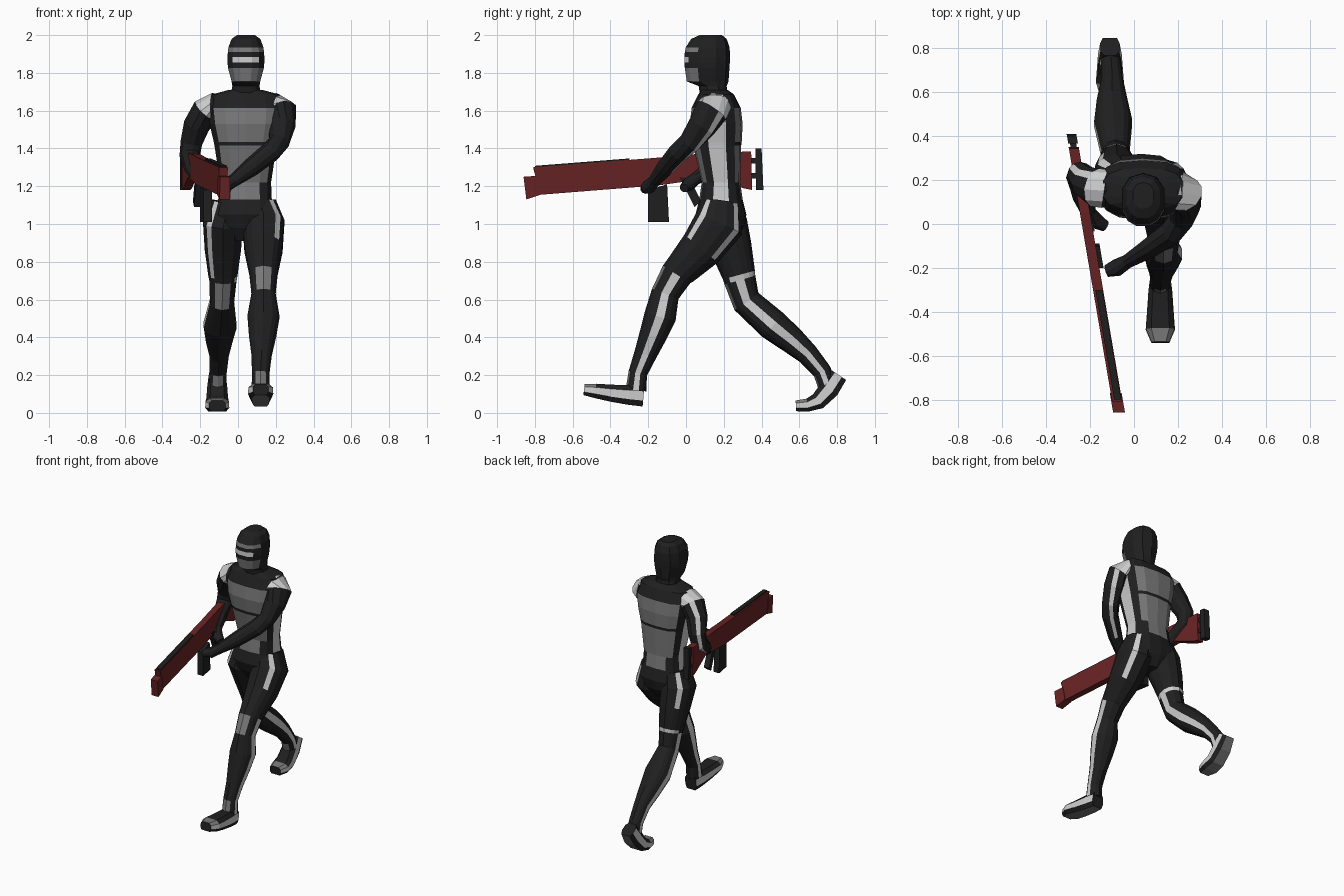
import bpy, bmesh, math
from mathutils import Vector


def material(name, rgb):
    m = bpy.data.materials.new(name)
    m.diffuse_color = (*rgb, 1)
    return m


BLACK, GREY, LIGHT, RED = range(4)
MATS = [material("suit black", (0.014, 0.014, 0.014)), material("panel grey", (0.19, 0.19, 0.19)),
        material("stripe light grey", (0.62, 0.62, 0.62)), material("rifle red", (0.14, 0.017, 0.018))]


def finish(name, bm):
    bmesh.ops.recalc_face_normals(bm, faces=bm.faces)
    me = bpy.data.meshes.new(name)
    bm.to_mesh(me)
    bm.free()
    for m in MATS:
        me.materials.append(m)
    ob = bpy.data.objects.new(name, me)
    bpy.context.collection.objects.link(ob)
    return ob


def tube(name, rings, angles, rule, ref=(1, 0, 0), power=2, axis=None):
    """Loft rings (x, y, z, ru, rv); rule(segment, column angle) gives the colour."""
    bm = bmesh.new()
    pts = [Vector(r[:3]) for r in rings]
    loops = []
    for i, r in enumerate(rings):
        t = Vector(axis) if axis else pts[min(i + 1, len(pts) - 1)] - pts[max(i - 1, 0)]
        t.normalize()
        u = Vector(ref)
        u = (u - u.dot(t) * t).normalized()
        v = t.cross(u)
        loop = []
        for a in angles:
            c, s = math.cos(math.radians(a)), math.sin(math.radians(a))
            c = math.copysign(abs(c) ** (2 / power), c)
            s = math.copysign(abs(s) ** (2 / power), s)
            loop.append(bm.verts.new(pts[i] + u * c * r[3] + v * s * r[4]))
        loops.append(loop)
    n = len(angles)
    for i in range(len(loops) - 1):
        for k in range(n):
            j = (k + 1) % n
            f = bm.faces.new((loops[i][k], loops[i][j], loops[i + 1][j], loops[i + 1][k]))
            mid = (angles[k] + angles[j] + (360 if j == 0 else 0)) / 2
            f.material_index = rule(i, mid if mid <= 180 else mid - 360)
    bm.faces.new(loops[0])
    bm.faces.new(loops[-1])
    return finish(name, bm)


def plate(name, outline, half, mat, dx=0.0):
    """Side outline (y, z) given thickness and slanted along the rifle line."""
    bm = bmesh.new()
    sides = [[bm.verts.new((-0.215 - 0.171 * y + dx + s * half, y, z)) for y, z in outline] for s in (-1, 1)]
    n = len(outline)
    bm.faces.new(sides[0])
    bm.faces.new(sides[1])
    for k in range(n):
        bm.faces.new((sides[0][k], sides[0][(k + 1) % n], sides[1][(k + 1) % n], sides[1][k]))
    for f in bm.faces:
        f.material_index = mat
    return finish(name, bm)


DOWN = (0, 0, -1)


# Torso: grey chest, belly and back panels, light side stripes
def torso_rule(i, a):
    off = abs(abs(a) - 90)
    if i in (2, 3, 5) and off < 50:
        return GREY
    if i == 6 and off < 27:
        return GREY
    if 1 <= i <= 7 and (abs(a) < 5 or abs(a) > 175):
        return LIGHT
    return BLACK


tube("torso", [(.04, .15, 1.71, .09, .07), (.04, .16, 1.685, .185, .095), (.04, .16, 1.615, .205, .13),
               (.04, .16, 1.53, .195, .14), (.04, .165, 1.435, .172, .13), (.04, .165, 1.415, .168, .127),
               (.04, .185, 1.22, .138, .102), (.037, .185, 1.13, .145, .115), (.033, .185, 1.05, .165, .135),
               (.03, .19, .98, .15, .115), (.03, .19, .91, .06, .07)],
     [-14, 14, 40, 65, 90, 115, 140, 166, 194, 220, 245, 270, 295, 320], torso_rule, power=2.8, axis=DOWN)


# Hooded head: brow band, eye slit and jaw guard
def head_rule(i, a):
    off = abs(a - 90)
    if i == 2 and off < 85:
        return GREY
    if i == 4 and off < 45:
        return LIGHT
    if i == 6 and off < 60:
        return GREY
    return BLACK


tube("head", [(.042, .13, 2.0, .05, .06), (.042, .12, 1.98, .08, .095), (.042, .113, 1.935, .098, .118),
              (.042, .111, 1.91, .101, .121), (.042, .111, 1.885, .103, .122), (.042, .11, 1.855, .103, .122),
              (.042, .11, 1.825, .1, .12), (.042, .113, 1.755, .08, .112), (.042, .14, 1.73, .076, .075),
              (.042, .15, 1.66, .09, .075)],
     [-20, 20, 50, 75, 105, 130, 160, 200, 235, 270, 305], head_rule, power=2.3, axis=DOWN)

LEG_ANGLES = [-16, 16, 38, 56, 90, 124, 142, 164, 196, 218, 236, 270, 304, 322]


# Legs: hip stripes, knee pads, stripes down both sides of the shin
def leg_rule(side, front_to):
    def rule(i, a):
        if side < 0:
            a = (180 - a + 180) % 360 - 180
        if i <= front_to and 38 < a < 56:
            return LIGHT
        if i <= 1 and -56 < a < -38:
            return LIGHT
        if i == 3 and side < 0 and (a < 0 or abs(a) > 140):
            return LIGHT
        if i == 4 and 56 < a < 124:
            return GREY
        if i == 9 and 56 < a < 124:
            return GREY
        if i >= 4 and (abs(a) < 5 or abs(a) > 175):
            return LIGHT
        return BLACK
    return rule


tube("left_leg", [(.115, .19, 1.11, .09, .10), (.135, .175, 1.0, .115, .135), (.135, .08, .87, .105, .115),
                  (.135, -.03, .755, .08, .09), (.135, -.05, .733, .077, .086), (.135, -.11, .63, .066, .075),
                  (.135, -.137, .51, .088, .085), (.13, -.175, .41, .075, .073), (.125, -.215, .31, .056, .06),
                  (.12, -.255, .21, .048, .05), (.12, -.265, .12, .05, .055)],
     LEG_ANGLES, leg_rule(1, 1))
tube("right_leg", [(-.055, .19, 1.11, .09, .10), (-.08, .195, 1.0, .11, .13), (-.08, .24, .87, .10, .11),
                   (-.08, .28, .73, .08, .088), (-.08, .285, .705, .075, .085), (-.085, .32, .59, .066, .078),
                   (-.095, .46, .465, .09, .084), (-.1, .56, .385, .072, .072), (-.1, .645, .31, .053, .058),
                   (-.105, .72, .22, .047, .05), (-.108, .75, .14, .05, .05)],
     LEG_ANGLES, leg_rule(-1, 2))


# Shoes: light side stripe, grey toe cap and grey sole
def foot_rule(i, a):
    if -130 < a < -50:
        return GREY
    if abs(a) < 10 or abs(a) > 170:
        return LIGHT if i < 4 else GREY
    if i == 3 and 20 < a < 160:
        return GREY
    return BLACK


def foot(name, x, path):
    tube(name, [(x, y, z, rx, rz) for y, z, rx, rz in path],
         [-50, -12, 20, 60, 120, 160, 192, 230], foot_rule, power=2.8)


foot("left_shoe", .12, [(-.225, .085, .045, .062), (-.30, .092, .055, .06), (-.40, .103, .062, .052),
                        (-.48, .115, .068, .044), (-.54, .122, .042, .034)])
foot("right_shoe", -.11, [(.81, .2, .045, .055), (.76, .125, .055, .062), (.70, .06, .06, .052),
                          (.645, .04, .065, .04), (.582, .036, .045, .033)])


# Arms: light shoulder cap and a stripe down the outer back
def arm_rule(centre):
    def rule(i, a):
        if i == 1:
            return LIGHT
        return LIGHT if i < 6 and abs(a - centre) < 8 else BLACK
    return rule


ARM_ANGLES = [0, 34, 60, 95, 130, 165, 195, 230, 265, 300, 326]
tube("left_arm", [(.17, .15, 1.6, .075, .07), (.205, .15, 1.615, .09, .08), (.235, .135, 1.60, .09, .078),
                  (.235, .085, 1.52, .076, .07), (.215, .02, 1.43, .06, .056), (.17, -.04, 1.38, .055, .055),
                  (.07, -.11, 1.30, .046, .05), (-.03, -.17, 1.225, .032, .034), (-.08, -.2, 1.195, .04, .036),
                  (-.125, -.215, 1.185, .028, .026)],
     ARM_ANGLES, arm_rule(47), ref=(0, 1, 0))
tube("right_arm", [(-.1, .155, 1.6, .075, .07), (-.135, .16, 1.615, .09, .08), (-.17, .165, 1.60, .09, .076),
                   (-.22, .19, 1.52, .074, .07), (-.247, .225, 1.43, .06, .058), (-.255, .215, 1.36, .055, .055),
                   (-.235, .13, 1.295, .047, .048), (-.205, .05, 1.24, .034, .034), (-.175, .015, 1.21, .038, .034),
                   (-.13, -.01, 1.19, .026, .024)],
     ARM_ANGLES, arm_rule(-47), ref=(0, 1, 0))

# Rifle
plate("rifle_body", [(-.81, 1.30), (-.1, 1.355), (.05, 1.37), (.345, 1.385), (.35, 1.18), (.3, 1.19), (.15, 1.25),
                     (0, 1.225), (-.14, 1.205), (-.77, 1.155)], .023, RED)
plate("rifle_muzzle", [(-.86, 1.25), (-.79, 1.255), (-.77, 1.155), (-.845, 1.13)], .027, RED)
plate("rifle_top_strip", [(-.8, 1.308), (-.3, 1.347), (-.3, 1.33), (-.8, 1.29)], .016, BLACK, .004)
plate("rifle_butt_pad", [(.368, 1.4), (.4, 1.4), (.41, 1.18), (.37, 1.18)], .022, BLACK)
for z in (1.24, 1.32):
    plate("rifle_butt_rod", [(.34, z), (.34, z + .03), (.375, z + .03), (.375, z)], .014, BLACK)
plate("rifle_magazine", [(-.2, 1.18), (-.1, 1.21), (-.09, 1.01), (-.2, 1.01)], .022, BLACK, .02)
plate("rifle_grip", [(-.035, 1.25), (.02, 1.24), (.08, 1.12), (.045, 1.09)], .02, BLACK, .01)
